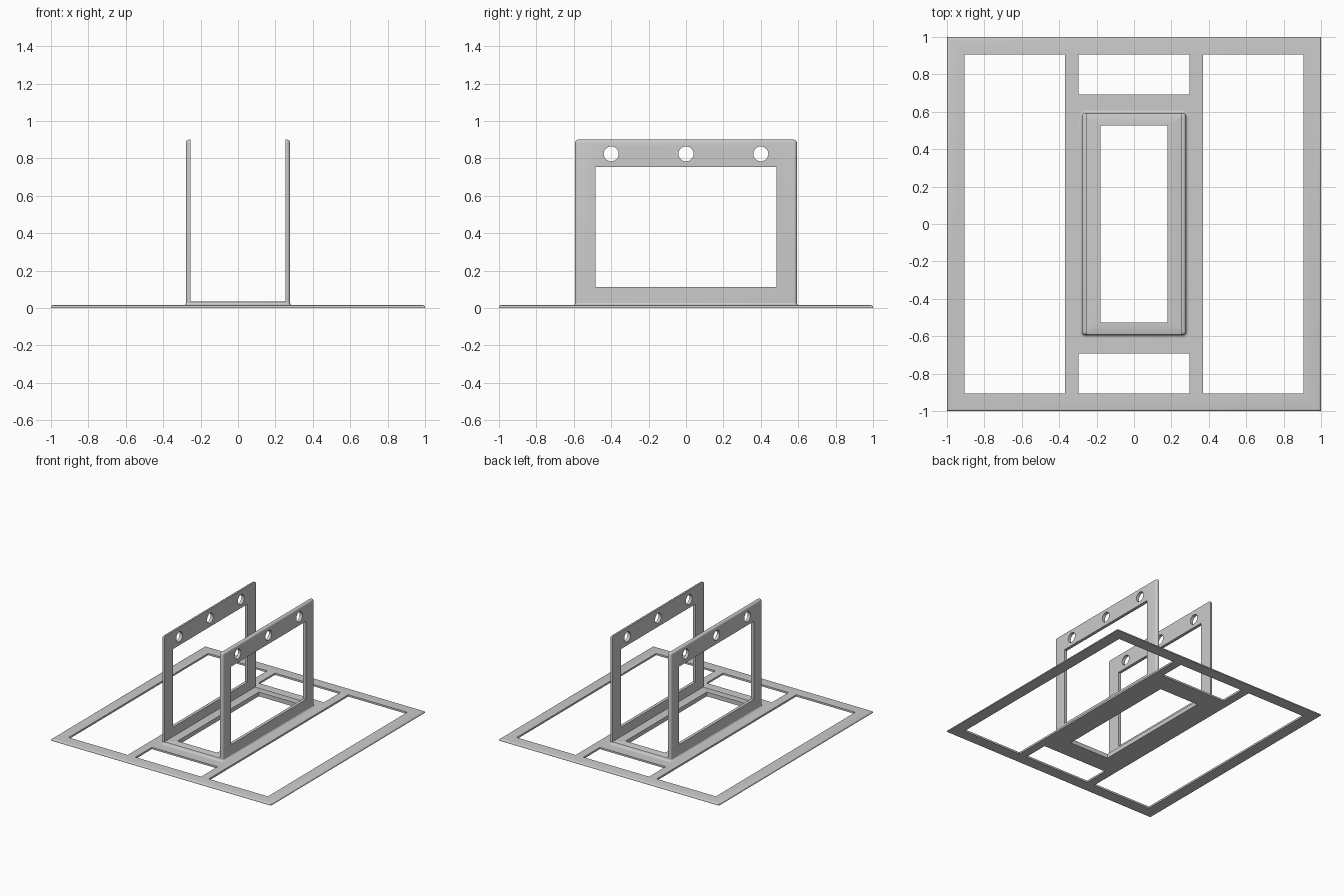
import bpy, bmesh, math
from mathutils import Matrix, Vector

cube = bpy.data.objects.get("Cube")
if cube:
    bpy.data.objects.remove(cube)

grey = bpy.data.materials.new("plain_grey")
grey.use_nodes = True
grey.diffuse_color = (0.6, 0.6, 0.6, 1)
grey.node_tree.nodes["Principled BSDF"].inputs["Base Color"].default_value = (0.6, 0.6, 0.6, 1)


def make_object(name, bm):
    bmesh.ops.recalc_face_normals(bm, faces=bm.faces)
    mesh = bpy.data.meshes.new(name)
    bm.to_mesh(mesh)
    bm.free()
    obj = bpy.data.objects.new(name, mesh)
    bpy.context.collection.objects.link(obj)
    mesh.materials.append(grey)
    return obj


def add_box(bm, low, high):
    low, high = Vector(low), Vector(high)
    place = Matrix.Translation((low + high) / 2) @ Matrix.Diagonal((*(high - low), 1))
    bmesh.ops.create_cube(bm, size=1, matrix=place)


def round_edges(bm, rule, radius):
    edges = [e for e in bm.edges if rule(e.verts[0].co, e.verts[1].co)]
    bmesh.ops.bevel(bm, geom=edges, offset=radius, segments=4, profile=0.5,
                    affect='EDGES', clamp_overlap=True)


def activate(obj):
    bpy.ops.object.select_all(action='DESELECT')
    obj.select_set(True)
    bpy.context.view_layer.objects.active = obj


def cut(obj, cutter_bm):
    cutter = make_object("cutter", cutter_bm)
    cutter.hide_render = True
    mod = obj.modifiers.new("openings", 'BOOLEAN')
    mod.operation = 'DIFFERENCE'
    mod.solver = 'EXACT'
    mod.object = cutter
    activate(obj)
    bpy.ops.object.modifier_apply(modifier=mod.name)
    bpy.data.objects.remove(cutter)


def smooth(obj):
    activate(obj)
    bpy.ops.object.shade_smooth_by_angle(angle=math.radians(35))


# Flat base frame with a softened upper rim and five openings
THICK = 0.015
bm = bmesh.new()
add_box(bm, (-1, -1, 0), (1, 1, THICK))
round_edges(bm, lambda a, b: min(a.z, b.z) > THICK / 2, 0.011)
base = make_object("base_frame", bm)
bm = bmesh.new()
add_box(bm, (-0.18, -0.527, -1), (0.18, 0.527, 1))
for s in (-1, 1):
    add_box(bm, (min(s * 0.368, s * 0.905), -0.905, -1), (max(s * 0.368, s * 0.905), 0.905, 1))
    add_box(bm, (-0.298, min(s * 0.692, s * 0.905), -1), (0.298, max(s * 0.692, s * 0.905), 1))
cut(base, bm)
smooth(base)


# Raised tray: a ring of rounded rectangles with a flared foot
HALF_X, HALF_Y, TRAY_TOP, RIM = 0.278, 0.593, 0.035, 0.027


def rounded_ring(bm, hx, hy, radius, z, steps=5):
    ring = []
    for quarter, (sx, sy) in enumerate(((1, 1), (-1, 1), (-1, -1), (1, -1))):
        for i in range(steps):
            a = (quarter + i / (steps - 1)) * math.pi / 2
            ring.append(bm.verts.new((sx * (hx - radius) + radius * math.cos(a),
                                      sy * (hy - radius) + radius * math.sin(a), z)))
    return ring


bm = bmesh.new()
rings = [rounded_ring(bm, 0.18, 0.527, 0.001, 0.012)]
for grow, z in ((0.016, 0.012), (0.015, THICK), (0.007, 0.017), (0.002, 0.021),
                (0, RIM), (-0.003, 0.033), (-0.008, TRAY_TOP)):
    rings.append(rounded_ring(bm, HALF_X + grow, HALF_Y + grow, 0.02 + grow, z))
rings.append(rounded_ring(bm, 0.18, 0.527, 0.001, TRAY_TOP))
for lower, upper in zip(rings, rings[1:] + rings[:1]):
    for i in range(len(lower)):
        j = (i + 1) % len(lower)
        bm.faces.new((lower[i], lower[j], upper[j], upper[i]))
smooth(make_object("tray", bm))


# Two upright side frames, each with a window and three round holes
def build_wall(name, side):
    outer, inner = side * HALF_X, side * 0.253
    bm = bmesh.new()
    add_box(bm, (min(outer, inner), -HALF_Y, RIM), (max(outer, inner), HALF_Y, 0.9))

    def outer_rim(a, b):
        on_outside = abs(a.x - outer) < 0.001 and abs(b.x - outer) < 0.001
        top_corner = abs(a.x - b.x) > 0.01 and a.z > 0.5
        return top_corner or (on_outside and max(a.z, b.z) > 0.5)

    round_edges(bm, outer_rim, 0.016)
    wall = make_object(name, bm)
    bm = bmesh.new()
    add_box(bm, (side * 0.26 - 0.1, -0.485, 0.112), (side * 0.26 + 0.1, 0.485, 0.754))
    for y in (-0.4, 0, 0.4):
        place = Matrix.Translation((side * 0.26, y, 0.824)) @ Matrix.Rotation(math.pi / 2, 4, 'Y')
        bmesh.ops.create_cone(bm, cap_ends=True, segments=32, radius1=0.04,
                              radius2=0.04, depth=0.2, matrix=place)
    cut(wall, bm)
    smooth(wall)


build_wall("left_wall", 1)
build_wall("right_wall", -1)
